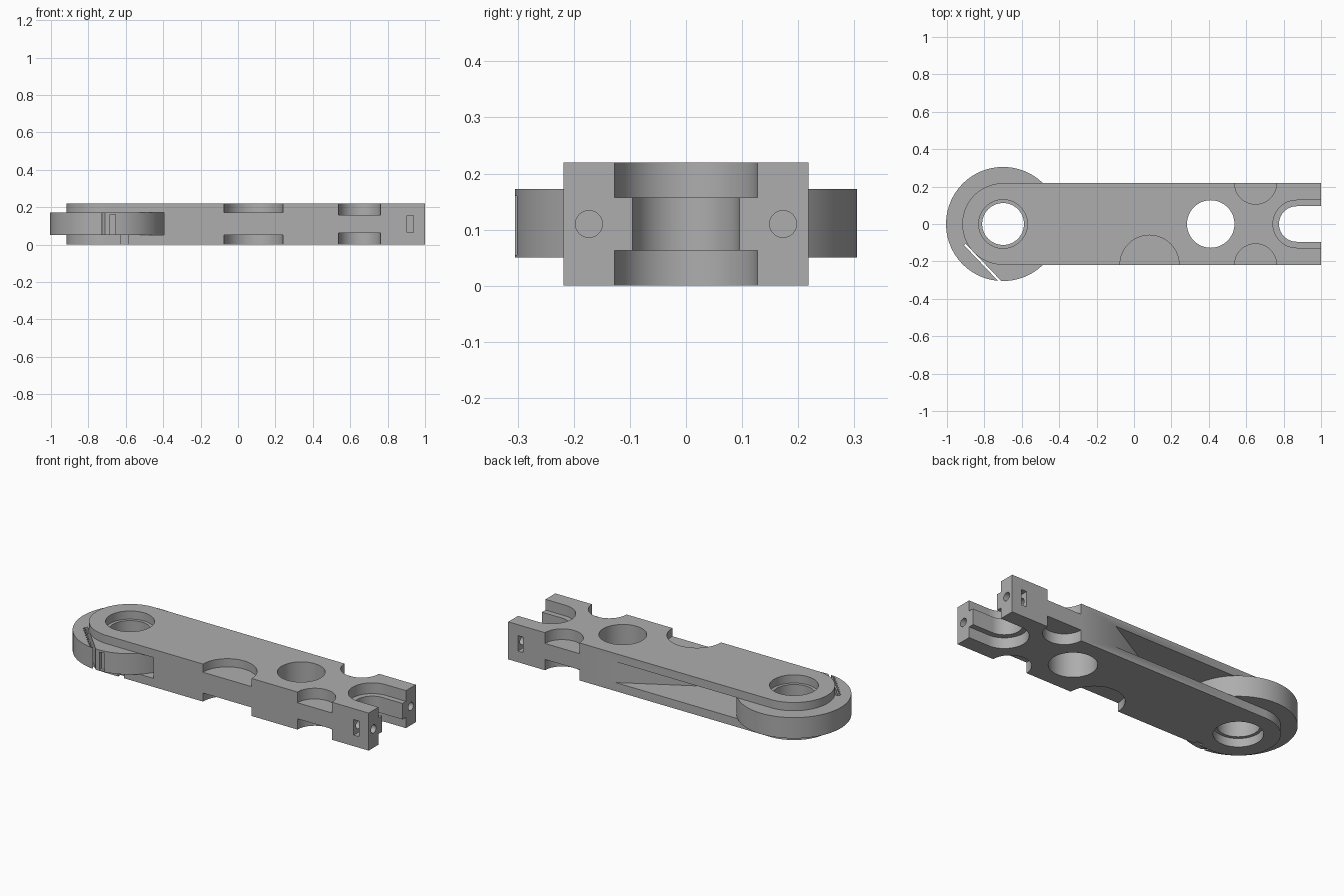
import bpy, bmesh, math
from mathutils import Vector

if "Cube" in bpy.data.objects:
    bpy.data.objects.remove(bpy.data.objects["Cube"], do_unlink=True)

grey = bpy.data.materials.new("plain_grey")
grey.use_nodes = True
grey.diffuse_color = (0.42, 0.42, 0.42, 1)
grey.node_tree.nodes["Principled BSDF"].inputs["Base Color"].default_value = (0.42, 0.42, 0.42, 1)

HUB = (-0.7, 0)           # pivot centre
HALF, TOP = 0.218, 0.22   # link half width and height
LOW, HIGH = 0.05, 0.172   # pocket floor and ceiling


def arc(centre, r, start=0, end=360, n=64):
    """Points along an arc; a full circle leaves out the repeated point."""
    steps = n if end - start == 360 else n + 1
    angles = [math.radians(start + (end - start) * i / n) for i in range(steps)]
    return [(centre[0] + r * math.cos(a), centre[1] + r * math.sin(a)) for a in angles]


def prism(name, outline, z0, z1):
    """Extrude a flat outline from z0 to z1."""
    bm = bmesh.new()
    face = bm.faces.new([bm.verts.new((x, y, z0)) for x, y in outline])
    grown = bmesh.ops.extrude_face_region(bm, geom=[face])["geom"]
    bmesh.ops.translate(bm, vec=(0, 0, z1 - z0),
                        verts=[v for v in grown if isinstance(v, bmesh.types.BMVert)])
    bmesh.ops.recalc_face_normals(bm, faces=bm.faces)
    mesh = bpy.data.meshes.new(name)
    bm.to_mesh(mesh)
    bm.free()
    obj = bpy.data.objects.new(name, mesh)
    bpy.context.collection.objects.link(obj)
    mesh.materials.append(grey)
    return obj


def cut(target, cutter):
    """Subtract the cutter, then throw it away."""
    mod = target.modifiers.new("cut", 'BOOLEAN')
    mod.operation, mod.solver, mod.object = 'DIFFERENCE', 'EXACT', cutter
    bpy.context.view_layer.objects.active = target
    bpy.ops.object.modifier_apply(modifier=mod.name)
    bpy.data.objects.remove(cutter, do_unlink=True)


def box(x0, x1, y0, y1):
    return [(x0, y0), (x1, y0), (x1, y1), (x0, y1)]


def cut_flat(target, outline, z0, z1):
    cut(target, prism("cutter", outline, z0, z1))


def fork_outline(r):
    return arc((0.87, 0), r, 90, 270, 40) + [(1.1, -r), (1.1, r)]


# Link body with one round end
body = prism("link_body", arc(HUB, HALF, 90, 270) + [(1, -HALF), (1, HALF)], 0, TOP)

# Inner pocket, whose slanted wall runs tangent to the hub disc
slope = 0.563
pocket = [(0.36, HALF + 0.055 * slope), (0.36, 0.4), (-1.1, 0.4), (-1.1, -0.4),
          (-0.395, -0.4), (-0.395, HALF - 0.7 * slope)]
cut_flat(body, pocket, LOW, HIGH)

# Pivot bore and cross hole
cut_flat(body, arc(HUB, 0.13), -0.1, 0.4)
cut_flat(body, arc((0.41, 0), 0.127), -0.1, 0.4)

# Fork slot with wider steps above and below
cut_flat(body, fork_outline(0.095), -0.1, 0.4)
for z0, z1 in ((-0.1, 0.063), (0.157, 0.4)):
    cut_flat(body, fork_outline(0.127), z0, z1)
    for side in (-1, 1):
        cut_flat(body, arc((0.65, side * HALF), 0.112), z0, z1)

# Large side recesses
for z0, z1 in ((-0.1, LOW), (HIGH, 0.4)):
    cut_flat(body, arc((0.083, -HALF), 0.158), z0, z1)

# Screw holes in the fork ends, and nut slots in their sides
for side in (-1, 1):
    hole = prism("cutter", arc((0, 0), 0.024, n=32), 0, 0.3)
    hole.rotation_euler = (0, math.pi / 2, 0)
    hole.location = (0.85, side * 0.173, 0.11)
    cut(body, hole)
    y0, y1 = sorted((side * 0.145, side * 0.3))
    cut_flat(body, box(0.903, 0.938, y0, y1), 0.065, 0.156)

# Small notch in the lower lip
cut_flat(body, box(-0.625, -0.585, -0.3, -0.195), -0.1, 0.06)

# Hub disc
disc = prism("hub_disc", arc(HUB, 0.305, n=96), LOW, HIGH)
cut_flat(disc, arc(HUB, 0.112), -0.1, 0.4)

# Slit across the disc, with a row of fine teeth beside it
start, end = Vector((-0.9, -0.105)), Vector((-0.7, -0.315))
along = (end - start).normalized()
out = Vector((along.y, -along.x))
if out.dot(start - Vector(HUB)) < 0:
    out = -out
slit = [start, end, end + out * 0.012, start + out * 0.012]
cut_flat(disc, [tuple(p) for p in slit], -0.1, 0.4)
teeth = 9
inner = [start + along * 0.25 * i / teeth + out * 0.008 for i in (0, teeth)]
zigzag = [start + along * 0.25 * i / (2 * teeth) + out * (0.018 + 0.012 * (i % 2))
          for i in range(2 * teeth + 1)]
cut_flat(disc, [tuple(p) for p in inner + zigzag[::-1]], 0.164, 0.4)

# Groove in the rim beside the slit
cut_flat(disc, box(-0.685, -0.655, -0.4, -0.285), 0.055, 0.16)

# Smooth round walls, sharp edges
for obj in (body, disc):
    bpy.ops.object.select_all(action='DESELECT')
    obj.select_set(True)
    bpy.context.view_layer.objects.active = obj
    bpy.ops.object.shade_smooth_by_angle(angle=math.radians(30))
